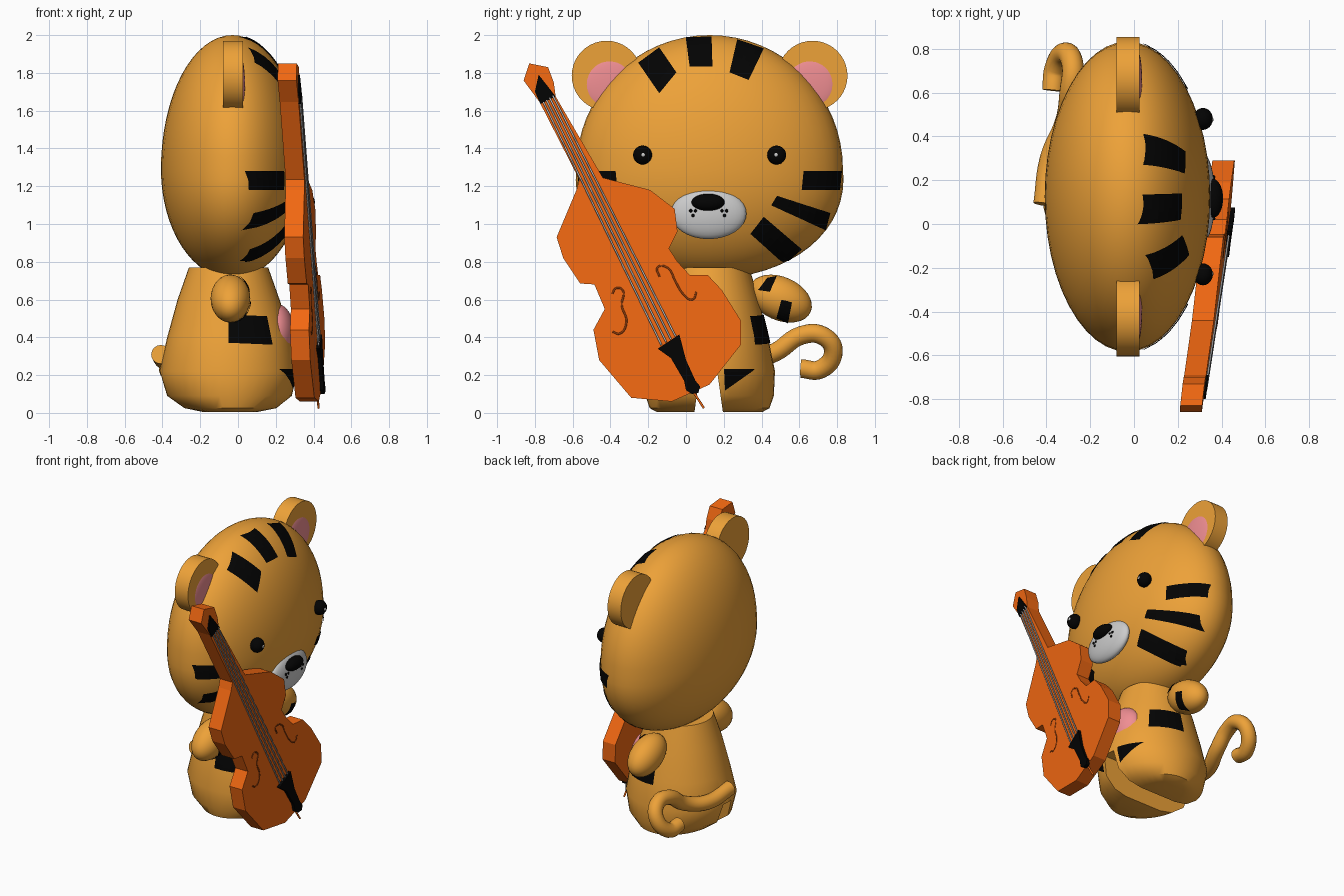
import bpy, bmesh, math
from math import sin, cos, pi
from mathutils import Vector, Matrix
from mathutils.bvhtree import BVHTree

if "Cube" in bpy.data.objects:
    bpy.data.objects.remove(bpy.data.objects["Cube"])

MID = 0.125                      # the animal is mirrored about this y


def material(name, *rgb):
    m = bpy.data.materials.new(name)
    m.diffuse_color = (*rgb, 1)
    m.use_nodes = True
    m.node_tree.nodes["Principled BSDF"].inputs["Base Color"].default_value = m.diffuse_color
    return m


FUR = material("fur", 0.85, 0.36, 0.04)
BLACK = material("black", 0.001, 0.001, 0.001)
PINK = material("pink", 0.87, 0.27, 0.29)
WOOD = material("wood", 0.9, 0.14, 0.006)
DARK = material("dark_wood", 0.25, 0.04, 0.003)
WHITE = material("white", 0.9, 0.9, 0.9)


def activate(ob):
    bpy.ops.object.select_all(action='DESELECT')
    ob.select_set(True)
    bpy.context.view_layer.objects.active = ob


def finish(name, bm, mat, smooth=None):
    bmesh.ops.recalc_face_normals(bm, faces=bm.faces)
    me = bpy.data.meshes.new(name)
    bm.to_mesh(me)
    bm.free()
    ob = bpy.data.objects.new(name, me)
    bpy.context.collection.objects.link(ob)
    if mat:
        me.materials.append(mat)
    if smooth:
        activate(ob)
        bpy.ops.object.shade_smooth_by_angle(angle=math.radians(smooth))
    return ob


def ball(name, c, r, mat, tilt=0, seg=32):
    bm = bmesh.new()
    bmesh.ops.create_uvsphere(bm, u_segments=seg, v_segments=seg // 2, radius=1)
    bm.transform(Matrix.Translation(c) @ Matrix.Rotation(tilt, 4, 'X') @ Matrix.Diagonal((*r, 1)))
    return finish(name, bm, mat, 60)


def loft(name, rings, cy, mat, seg=40):
    # rings: (z, centre x, radius x, radius y)
    bm = bmesh.new()
    loops = [[bm.verts.new((cx + rx * cos(2 * pi * i / seg), cy + ry * sin(2 * pi * i / seg), z))
              for i in range(seg)] for z, cx, rx, ry in rings]
    for a, b in zip(loops, loops[1:]):
        for i in range(seg):
            bm.faces.new((a[i], a[(i + 1) % seg], b[(i + 1) % seg], b[i]))
    bm.faces.new(loops[0])
    bm.faces.new(loops[-1])
    return finish(name, bm, mat)


def surface(ob):
    return BVHTree.FromPolygons([v.co for v in ob.data.vertices],
                                [tuple(p.vertices) for p in ob.data.polygons])


def stripe(name, quad, tree, side='x', n=8):
    # quad in (y, z) seen from +x, or (x, z) seen from +y / -y, wrapped on the surface
    d = {'x': Vector((1, 0, 0)), '+y': Vector((0, 1, 0)), '-y': Vector((0, -1, 0))}[side]
    a, b, c, e = (Vector(q) for q in quad)
    bm = bmesh.new()
    grid = []
    for i in range(n + 1):
        row = []
        for j in range(n + 1):
            p = a.lerp(b, i / n).lerp(e.lerp(c, i / n), j / n)
            o = Vector((0, p.x, p.y)) if side == 'x' else Vector((p.x, MID, p.y))
            h = tree.ray_cast(o + d * 3, -d)
            if h[0] is None:
                h = tree.find_nearest(o + d * .04)
            row.append(bm.verts.new(h[0] + h[1] * 0.006))
        grid.append(row)
    for i in range(n):
        for j in range(n):
            bm.faces.new((grid[i][j], grid[i + 1][j], grid[i + 1][j + 1], grid[i][j + 1]))
    ob = finish(name, bm, BLACK)
    if sum((p.normal.dot(d) for p in ob.data.polygons)) < 0:
        ob.data.flip_normals()


def flip(quad):
    return [(2 * MID - y, z) for y, z in quad]


def tube(name, pts, r, mat, smooth=True, res=4):
    cu = bpy.data.curves.new(name, 'CURVE')
    cu.dimensions = '3D'
    cu.bevel_depth, cu.bevel_resolution, cu.use_fill_caps = r, res, True
    if smooth:
        s = cu.splines.new('BEZIER')
        s.bezier_points.add(len(pts) - 1)
        for bp, p in zip(s.bezier_points, pts):
            bp.co = p
            bp.handle_left_type = bp.handle_right_type = 'AUTO'
        s.resolution_u = 6
    else:
        s = cu.splines.new('POLY')
        s.points.add(len(pts) - 1)
        for sp, p in zip(s.points, pts):
            sp.co = (*p, 1)
    ob = bpy.data.objects.new(name, cu)
    bpy.context.collection.objects.link(ob)
    if mat:
        cu.materials.append(mat)
    activate(ob)
    bpy.ops.object.convert(target='MESH')


# Head: egg-like ellipsoid, flatter underneath
bm = bmesh.new()
bmesh.ops.create_uvsphere(bm, u_segments=48, v_segments=32, radius=1)
for v in bm.verts:
    x, y, u = v.co
    w = 1 + 0.09 * max(0, -u)
    v.co = (-0.03 + 0.378 * x, MID + 0.706 * y * w, 1.29 + u * (0.71 if u > 0 else 0.58))
skin = surface(finish("head", bm, FUR, 60))

# Head stripes: three on the crown, three on each cheek
for q in ([(0, 1.983), (.135, 1.988), (.14, 1.83), (.02, 1.83)],
          [(.27, 1.972), (.41, 1.925), (.33, 1.76), (.23, 1.80)],
          [(-.25, 1.85), (-.14, 1.93), (-.05, 1.80), (-.14, 1.69)]):
    stripe("crown_stripe", q, skin)
for q in ([(.62, 1.28), (.82, 1.28), (.81, 1.18), (.61, 1.18)],
          [(.48, 1.15), (.76, 1.06), (.735, .97), (.45, 1.10)],
          [(.41, 1.04), (.61, .87), (.52, .79), (.34, .95)]):
    stripe("cheek_stripe", q, skin)
    stripe("cheek_stripe", flip(q), skin)

# Muzzle, nose and belly
ball("muzzle", (.315, MID - .005, 1.055), (.055, .2, .135), None)
ball("nose", (.362, MID - .008, 1.115), (.045, .088, .045), BLACK)
ball("belly", (.2, MID, .42), (.1, .17, .16), PINK)

# Body, notched underneath to leave two legs
body = loft("body", [(.005, -.04, .15, .28), (.025, -.04, .25, .317), (.09, -.045, .335, .34),
                     (.22, -.05, .367, .346), (.4, -.045, .33, .31), (.6, -.05, .27, .26),
                     (.77, -.05, .21, .21)], MID, FUR)
bm = bmesh.new()
bmesh.ops.create_cube(bm, size=1)
for v in bm.verts:
    top = v.co.z > 0
    v.co = (v.co.x * 2, MID - .005 + v.co.y * (.09 if top else .18), .22 if top else -.1)
gap = finish("leg_gap_cutter", bm, None)
cut = body.modifiers.new("leg_gap", 'BOOLEAN')
cut.operation, cut.object, cut.solver = 'DIFFERENCE', gap, 'EXACT'
activate(body)
bpy.ops.object.modifier_apply(modifier=cut.name)
bpy.ops.object.shade_smooth_by_angle(angle=math.radians(40))
bpy.data.objects.remove(gap)
trunk = surface(body)

for s in (-1, 1):
    # Eyes, whisker dots, ears
    ball("eye", (.315, MID + s * .355, 1.365), (.045, .05, .05), BLACK)
    ball("eye_glint", (.357, MID + s * .352, 1.366), (.006, .011, .011), WHITE, seg=12)
    for dy, z in ((.095, 1.07), (.07, 1.07), (.083, 1.045)):
        ball("whisker_dot", (.364, MID - .005 + s * dy, z), (.008, .009, .009), BLACK, seg=10)
    bm = bmesh.new()
    bmesh.ops.create_cone(bm, cap_ends=True, segments=40, radius1=.185, radius2=.185, depth=.105)
    bm.transform(Matrix.Translation((-.027, MID + s * .545, 1.785)) @ Matrix.Rotation(pi / 2, 4, 'Y'))
    finish("ear", bm, FUR, 40)
    ball("inner_ear", (.015, MID + s * .53, 1.74), (.022, .138, .138), PINK)
    # Arms, arm, flank and leg stripes
    arm = ball("arm", (-.04, MID + s * .375, .605), (.105, .175, .115), FUR, -s * .42)
    for q in ([(.385, .65), (.43, .71), (.48, .72), (.445, .64)],
              [(.505, .6), (.56, .585), (.54, .48), (.48, .505)]):
        stripe("arm_stripe", q if s > 0 else flip(q), surface(arm))
    stripe("flank_stripe", [(-.05, .52), (.15, .51), (.18, .36), (-.05, .37)],
           trunk, '+y' if s > 0 else '-y')
    q = [(.2, .23), (.36, .23), (.22, .13), (.205, .12)]
    stripe("leg_stripe", q if s > 0 else flip(q), trunk)

# Tail with a curled end
tube("tail", [(-.41, .09, .31), (-.38, .3, .28), (-.31, .47, .32), (-.29, .61, .41), (-.28, .72, .41),
              (-.31, .78, .33), (-.36, .71, .23), (-.37, .61, .235)], .05, FUR, res=6)


# Cello: flat outlines in (y, z) lying on one leaning plane
def lean(p, h):
    return Vector((.332 + .107 * p[0] - .02 * p[1] + h, p[0], p[1]))


def slab(name, outline, h0, h1, mat):
    bm = bmesh.new()
    a = [bm.verts.new(lean(p, h0)) for p in outline]
    b = [bm.verts.new(lean(p, h1)) for p in outline]
    bm.faces.new(a)
    bm.faces.new(b)
    for i in range(len(a)):
        j = (i + 1) % len(a)
        bm.faces.new((a[i], a[j], b[j], b[i]))
    bm.normal_update()
    bmesh.ops.triangulate(bm, faces=[f for f in bm.faces if len(f.verts) > 4])
    finish(name, bm, mat)


slab("cello", [(-.58, 1.18), (-.685, .93), (-.65, .82), (-.56, .685), (-.485, .68), (-.43, .55), (-.49, .44),
               (-.46, .28), (-.29, .08), (-.075, .06), (.125, .15), (.29, .36), (.29, .49), (.19, .65),
               (.115, .73), (.02, .73), (-.045, .80), (-.09, .87), (-.045, .96), (-.06, 1.08), (-.19, 1.18),
               (-.44, 1.245), (-.69, 1.675), (-.70, 1.75), (-.73, 1.83), (-.83, 1.85), (-.86, 1.76),
               (-.775, 1.645), (-.565, 1.235)], .005, .105, WOOD)
slab("nut", [(-.80, 1.70), (-.78, 1.79), (-.69, 1.675), (-.77, 1.635)], .1, .115, BLACK)
slab("tailpiece", [(-.15, .34), (-.035, .415), (0, .28), (.05, .17), (.075, .14), (.065, .105), (.03, .1),
                   (0, .12), (-.01, .17), (-.08, .29)], .1, .125, BLACK)
tube("endpin", [lean((.04, .11), .085), lean((.095, .025), .085)], .006, WOOD, False)
for i in range(4):
    t = i / 3
    tube("string", [lean((-.755 + .05 * t, 1.645 + .035 * t), .112),
                    lean((-.13 + .075 * t, .36 + .045 * t), .115)], .005, None, False, 1)
for f in ([(-.39, .63), (-.37, .66), (-.335, .65), (-.34, .57), (-.315, .48), (-.35, .42), (-.39, .43)],
          [(-.14, .72), (-.15, .77), (-.1, .77), (-.055, .695), (-.015, .63), (.035, .6), (.055, .64)]):
    tube("sound_hole", [lean(p, .102) for p in f], .006, DARK, True, 1)
